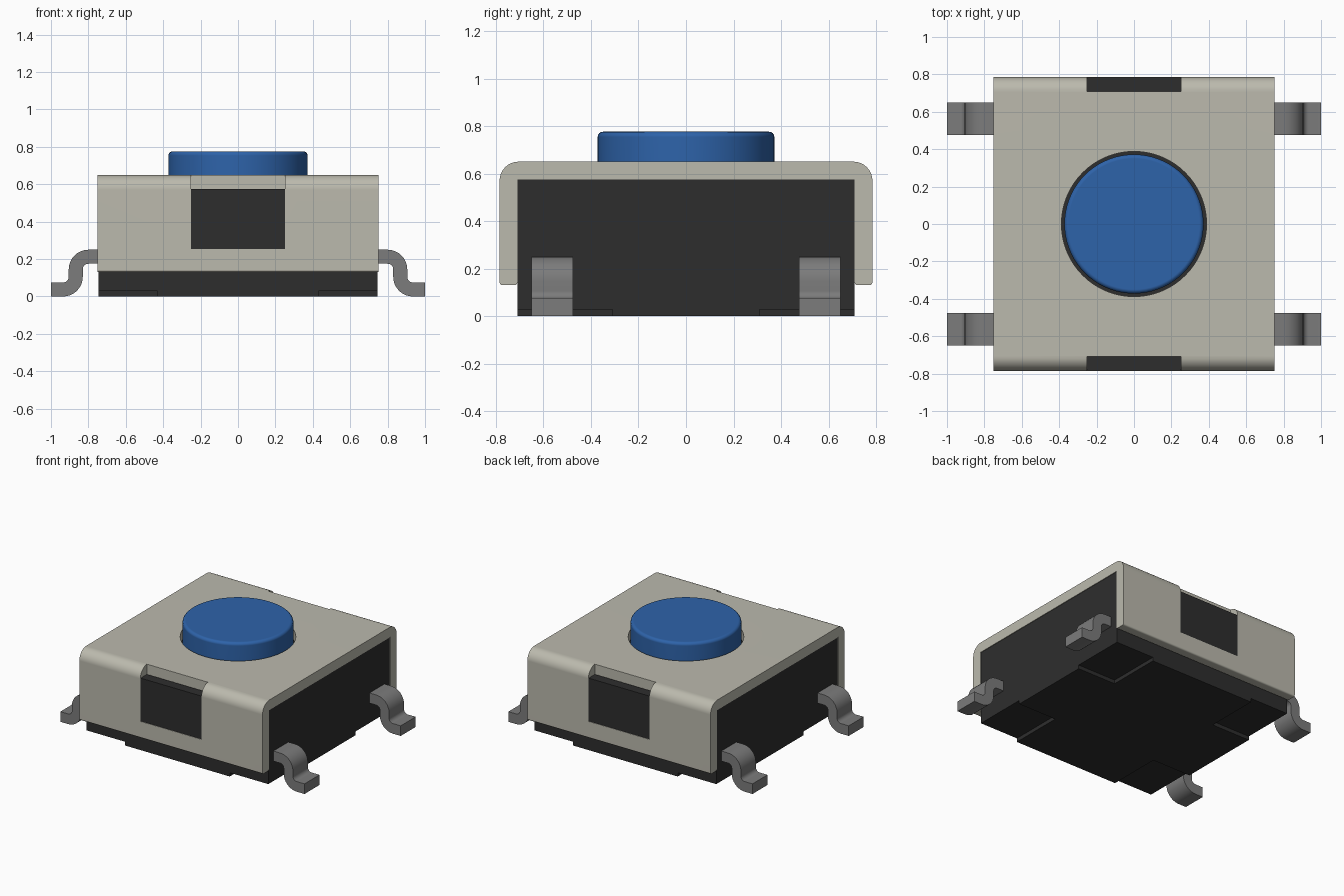
import bpy, bmesh, math
from mathutils import Vector

if "Cube" in bpy.data.objects:
    bpy.data.objects.remove(bpy.data.objects["Cube"], do_unlink=True)


def material(name, rgb):
    m = bpy.data.materials.new(name)
    m.use_nodes = True
    m.diffuse_color = (*rgb, 1)
    bsdf = m.node_tree.nodes["Principled BSDF"]
    bsdf.inputs["Base Color"].default_value = (*rgb, 1)
    bsdf.inputs["Roughness"].default_value = 0.6
    return m


BEIGE = material("beige metal", (0.50, 0.49, 0.42))
BLACK = material("black plastic", (0.027, 0.027, 0.027))
GREY = material("grey metal", (0.20, 0.20, 0.20))
BLUE = material("blue plastic", (0.027, 0.125, 0.40))


def prism(name, points, depth, mat=None):
    """Extrude a closed outline of 3D points along the depth vector."""
    bm = bmesh.new()
    face = bm.faces.new([bm.verts.new(p) for p in points])
    ext = bmesh.ops.extrude_face_region(bm, geom=[face])
    verts = [g for g in ext["geom"] if isinstance(g, bmesh.types.BMVert)]
    bmesh.ops.translate(bm, verts=verts, vec=Vector(depth))
    bmesh.ops.recalc_face_normals(bm, faces=bm.faces)
    mesh = bpy.data.meshes.new(name)
    bm.to_mesh(mesh)
    bm.free()
    obj = bpy.data.objects.new(name, mesh)
    bpy.context.collection.objects.link(obj)
    if mat:
        mesh.materials.append(mat)
    return obj


def box(name, lo, hi, mat=None):
    pts = [(lo[0], lo[1], lo[2]), (hi[0], lo[1], lo[2]),
           (hi[0], hi[1], lo[2]), (lo[0], hi[1], lo[2])]
    return prism(name, pts, (0, 0, hi[2] - lo[2]), mat)


def arc(cx, cy, r, a0, a1, n=8):
    angles = [math.radians(a0 + (a1 - a0) * i / n) for i in range(n + 1)]
    return [(cx + r * math.cos(a), cy + r * math.sin(a)) for a in angles]


def disc(r, z, n=72):
    return [(r * math.cos(2 * math.pi * i / n), r * math.sin(2 * math.pi * i / n), z)
            for i in range(n)]


def cut(obj, cutter):
    mod = obj.modifiers.new("cut", 'BOOLEAN')
    mod.operation, mod.solver, mod.object = 'DIFFERENCE', 'EXACT', cutter
    activate(obj)
    bpy.ops.object.modifier_apply(modifier=mod.name)
    bpy.data.objects.remove(cutter, do_unlink=True)


def activate(obj):
    bpy.ops.object.select_all(action='DESELECT')
    obj.select_set(True)
    bpy.context.view_layer.objects.active = obj


def smooth(obj):
    activate(obj)
    bpy.ops.object.shade_smooth_by_angle(angle=math.radians(35))
    obj.modifiers.new("weighted normals", 'WEIGHTED_NORMAL').keep_sharp = True


# Moulded body on a plus-shaped sole that leaves shallow corner recesses
box("body", (-0.745, -0.71, 0.028), (0.745, 0.71, 0.575), BLACK)
a, b, X, Y = 0.43, 0.31, 0.745, 0.71
plus = [(a, -Y), (a, -b), (X, -b), (X, b), (a, b), (a, Y),
        (-a, Y), (-a, b), (-X, b), (-X, -b), (-a, -b), (-a, -Y)]
prism("body_sole", [(x, y, 0) for x, y in plus], (0, 0, 0.028), BLACK)

# Folded sheet cover: rounded outer bends, lightly rounded lower lips
half = arc(0.705, 0.57, 0.08, 90, 0) + arc(0.773, 0.142, 0.012, 0, -90, 3) \
    + arc(0.722, 0.142, 0.012, -90, -180, 3) + [(0.71, 0.575)]
outline = half + [(-y, z) for y, z in reversed(half)]
cover = prism("cover", [(-0.75, y, z) for y, z in outline], (1.5, 0, 0), BEIGE)
cut(cover, prism("hole_cutter", disc(0.388, 0.5), (0, 0, 0.3)))

# Notches in the cover and the body lugs that fill them
for side, name in ((-1, "front"), (1, "back")):
    y0, y1 = sorted((side * 0.709, side * 0.9))
    cut(cover, box("notch_cutter", (-0.25, y0, 0.255), (0.25, y1, 0.8)))
    y0, y1 = sorted((side * 0.70, side * 0.782))
    box(name + "_lug", (-0.25, y0, 0.255), (0.25, y1, 0.574), BLACK)
smooth(cover)

# Round push button with a softened top rim
button = prism("button", disc(0.372, 0.56), (0, 0, 0.216), BLUE)
bm = bmesh.new()
bm.from_mesh(button.data)
rim = [e for e in bm.edges if all(v.co.z > 0.7 for v in e.verts)]
bmesh.ops.bevel(bm, geom=rim, offset=0.022, segments=4, profile=0.5, affect='EDGES')
bm.to_mesh(button.data)
bm.free()
smooth(button)

# Four gull-wing leads
top = [(0.72, 0.25)] + arc(0.80, 0.145, 0.105, 90, 0) + arc(0.935, 0.105, 0.03, 180, 270) + [(1.0, 0.075)]
under = [(1.0, 0.0)] + arc(0.935, 0.105, 0.105, 270, 180) + arc(0.80, 0.145, 0.03, 0, 90) + [(0.72, 0.175)]
for sx, xname in ((1, "left"), (-1, "right")):
    for y, yname in ((-0.65, "front"), (0.475, "back")):
        lead = prism(f"{yname}_{xname}_lead", [(sx * x, y, z) for x, z in top + under],
                     (0, 0.175, 0), GREY)
        smooth(lead)
